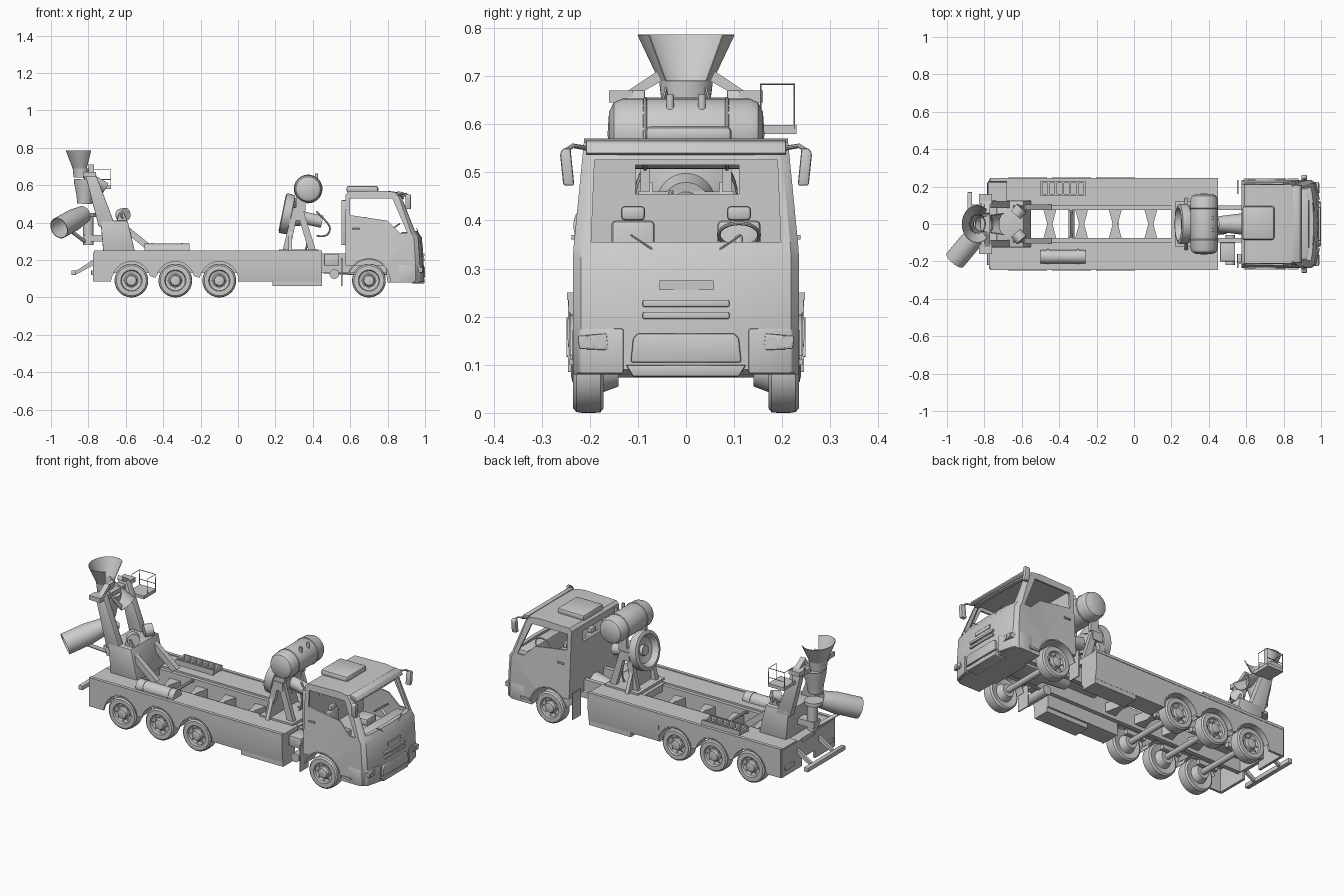
import bpy, bmesh, math
from mathutils import Vector, Matrix
def mesh(name, verts, faces, solid=0, bevel=0, tri=False):
    bm = bmesh.new()
    vs = [bm.verts.new(v) for v in verts]
    for f in faces: bm.faces.new([vs[i] for i in f])
    bmesh.ops.remove_doubles(bm, verts=bm.verts, dist=1e-5)
    bmesh.ops.recalc_face_normals(bm, faces=bm.faces)
    if tri: bmesh.ops.triangulate(bm, faces=[f for f in bm.faces if len(f.verts) > 4])
    me = bpy.data.meshes.new(name)
    bm.to_mesh(me); bm.free()
    ob = bpy.data.objects.new(name, me)
    bpy.context.collection.objects.link(ob)
    if solid: ob.modifiers.new("thick", 'SOLIDIFY').thickness = solid
    if bevel:
        m = ob.modifiers.new("bevel", 'BEVEL'); m.width = bevel; m.segments = 2
    return ob
def prism(name, pts, a, b, axis='y', bevel=0):
    place = {'x': lambda p, t: (t, *p), 'y': lambda p, t: (p[0], t, p[1]), 'z': lambda p, t: (*p, t)}[axis]
    n = len(pts)
    fs = [range(n), range(n, 2*n)] + [(i, (i+1) % n, n+(i+1) % n, n+i) for i in range(n)]
    return mesh(name, [place(p, a) for p in pts] + [place(p, b) for p in pts], fs, 0, bevel)
def box(name, x0, x1, y0, y1, z0, z1, bevel=0):
    return prism(name, [(x0, z0), (x1, z0), (x1, z1), (x0, z1)], y0, y1, 'y', bevel)
def lathe(name, prof, origin, axis, n=32, solid=0, a0=0, a1=360, sx=1):
    rot = Matrix.Identity(3) if axis == (0, 0, 1) else Vector(axis).to_track_quat('Z', 'Y').to_matrix()
    k, vs, fs = len(prof), [], []
    for i in range(n+1):
        a = math.radians(a0 + (a1-a0)*i/n)
        vs += [rot @ Vector((sx*r*math.cos(a), r*math.sin(a), t)) + Vector(origin) for r, t in prof]
    for i in range(n):
        for j in range(k-1):
            q = [i*k+j, i*k+j+1, (i+1)*k+j+1, (i+1)*k+j]
            if prof[j][0] == 0: q.pop(3)
            elif prof[j+1][0] == 0: q.pop(2)
            fs.append(q)
    return mesh(name, vs, fs, solid)
def cyl(name, p, q, r, r2=None, n=24):
    d = Vector(q) - Vector(p)
    return lathe(name, [(0, 0), (r, 0), (r if r2 is None else r2, d.length), (0, d.length)], p, d, n)
def tube(name, pts, r, kind='POLY', cyclic=False):
    cu = bpy.data.curves.new(name, 'CURVE'); cu.dimensions = '3D'
    cu.bevel_depth = r; cu.bevel_resolution = 2; cu.use_fill_caps = True
    s = cu.splines.new(kind); s.points.add(len(pts)-1)
    for p, c in zip(s.points, pts): p.co = (*c, 1)
    s.use_cyclic_u = cyclic
    if kind == 'NURBS': s.use_endpoint_u = True; s.order_u = 3
    bpy.context.collection.objects.link(bpy.data.objects.new(name, cu))
def cut(ob, cutter):
    m = ob.modifiers.new("cut", 'BOOLEAN'); m.operation = 'DIFFERENCE'; m.solver = 'EXACT'; m.object = cutter
    cutter.hide_render = True
    bpy.context.view_layer.objects.active = ob
    bpy.ops.object.modifier_apply(modifier=m.name)
    bpy.data.objects.remove(cutter)
def cab_loft(name, prof, w):
    st = [(-1, .045), (-.93, .022), (-.65, .007), (0, 0), (.65, .007), (.93, .022), (1, .045)]
    n = len(prof)
    vs = [(x - d*max(0, (x-.575)/.42)**2, s*w*(1-.10*max(0, (z-.33)/.24)), z) for s, d in st for x, z in prof]
    fs = [(k*n+i, k*n+(i+1) % n, (k+1)*n+(i+1) % n, (k+1)*n+i) for k in range(6) for i in range(n)]
    return mesh(name, vs, fs + [range(n), range(6*n, 7*n)], tri=True)
def ring(n=24):
    return [(math.cos(i*math.tau/n), math.sin(i*math.tau/n)) for i in range(n)]
REAR = (-.57, -.335, -.10)
# wheels with hubs, nuts and axles
tyre = [(.045, .178), (.08, .171), (.089, .178), (.09, .19), (.09, .216), (.088, .228), (.08, .235), (.057, .235),
        (.053, .224), (.036, .219), (.03, .222), (.026, .236), (.013, .239), (0, .239)]
for x in REAR + (.70,):
    cyl("axle", (x, -.18, .09), (x, .18, .09), .016)
    for s in (-1, 1):
        lathe("wheel", tyre, (x, 0, .09), (0, s, 0), 40)
        lathe("brake_drum", [(0, .14), (.035, .14), (.05, .18), (.04, .2)], (x, 0, .09), (0, s, 0), 24)
        for c, d in ring(8):
            cyl("wheel_nut", (x+.043*c, s*.218, .09+.043*d), (x+.043*c, s*.228, .09+.043*d), .004, n=6)
# chassis, decks, side panels and lockers
outline = [(.0, .24), (-.77, .24), (-.77, .085), (-.68, .085)]
for x in REAR:
    outline += [(x + .106*math.cos(math.radians(a)), .09 + .106*math.sin(math.radians(a))) for a in range(172, 0, -20)]
outline += [(.0, .085)]
for s in (-1, 1):
    box("chassis_rail", -.77, .93, s*.075, s*.10, .13, .235)
    box("deck", -.77, .45, s*.095, s*.24, .215, .245)
    box("deck_edge", -.77, .45, s*.228, s*.247, .235, .25)
    prism("side_panel", outline, s*.232, s*.245)
    prism("side_locker", [(s*.13, .085), (s*.236, .085), (s*.247, .16), (s*.244, .24), (s*.13, .24)], .0, .45, 'x')
    box("lower_locker", .185, .45, s*.14, s*.235, .06, .09)
    box("rear_end_plate", -.775, -.76, s*.06, s*.24, .085, .24)
    box("tail_lamp", -.785, -.775, s*.14, s*.22, .12, .145, .003)
    prism("underrun_arm", [(-.76, .21), (-.76, .18), (-.86, .125), (-.885, .13)], s*.09, s*.105)
    for x in REAR:
        lathe("wheel_guard", [(.102, .17), (.102, .248), (.108, .248)], (x, 0, .09), (0, s, 0), 12, .003, 15, 165)
        box("spring_hanger", x-.06, x+.06, s*.1, s*.125, .10, .125)
for x in (-.45, -.28, -.10, .09):
    prism("cross_member", [(x-.035, -.08), (x-.014, 0), (x-.035, .08), (x+.035, .08), (x+.014, 0), (x+.035, -.08)], .15, .2, 'z')
tube("pipe_bridge", [(-.34, -.10, .22), (-.333, -.05, .23), (-.333, .05, .23), (-.34, .10, .22)], .008)
box("front_deck_plate", .20, .45, -.1, .1, .2, .24)
box("rear_deck_plate", -.77, -.55, -.1, .1, .2, .24)
box("rear_cross_beam", -.775, -.755, -.1, .1, .13, .22)
box("underrun_bar", -.89, -.865, -.17, .17, .12, .145, .003)
# deck fittings
cyl("water_cylinder", (-.5, -.175, .25), (-.26, -.175, .25), .037)
for x in (-.46, -.30): cyl("cylinder_band", (x-.006, -.175, .25), (x+.006, -.175, .25), .040)
for y in (.15, .22): box("rack_rail", -.5, -.26, y, y+.01, .245, .275)
for i in range(7): box("rack_rung", -.5+.038*i, -.488+.038*i, .15, .23, .25, .27)
# rear drum pedestal with columns, rollers and struts
prism("rear_pedestal", [(-.72, .24), (-.55, .24), (-.59, .41), (-.735, .41)], -.125, .125, bevel=.004)
for s in (-1, 1):
    prism("rear_column", [(-.745, .38), (-.655, .38), (-.765, .67), (-.82, .67)], s*.085, s*.125, bevel=.003)
    prism("deck_strut", [(-.59, .38), (-.58, .33), (-.47, .24), (-.44, .26)], s*.075, s*.105)
    cyl("drum_roller", (-.63, s*.05, .44), (-.60, s*.085, .445), .034)
    prism("roller_bracket", [(-.65, .40), (-.59, .40), (-.61, .45), (-.635, .45)], s*.088, s*.1)
    box("hopper_arm", -.83, -.76, s*.11, s*.16, .645, .67)
    prism("hopper_wing", [(s*.12, .67), (s*.12, .65), (s*.05, .69), (s*.06, .71)], -.80, -.77, 'x')
box("top_cross_member", -.82, -.77, -.12, .12, .63, .655)
# open-fronted hopper, feed chute, collector and swivel chute
lathe("hopper", [(.056, 0), (.101, .095)], (-.838, 0, .69), (0, 0, 1), 36, .003, 50, 310, .82)
lathe("hopper_throat", [(.05, -.05), (.056, 0)], (-.838, 0, .69), (0, 0, 1), 36, .003, 0, 360, .82)
lathe("feed_chute", [(.04, 0), (.06, .16)], (-.83, 0, .69), (.85, 0, -.5), 16, .004, 180, 360)
lathe("collector", [(.064, .13), (.06, .10), (.045, .04), (.04, 0)], (-.82, 0, .50), (.05, 0, 1), 28, .004)
cyl("swivel_post", (-.80, 0, .28), (-.80, 0, .43), .028)
cyl("swivel_ring", (-.81, 0, .43), (-.81, 0, .45), .05)
box("swivel_bracket", -.83, -.72, -.03, .03, .30, .335)
lathe("discharge_chute", [(.046, 0), (.058, .09), (.058, .22)], (-.825, -.035, .445), (-.6, -.72, -.34), 28, .004)
cyl("chute_ram", (-.82, -.02, .30), (-.90, -.11, .36), .010)
# service platform and rail
box("platform", -.78, -.68, .12, .23, .58, .598)
for x in (-.78, -.68): tube("platform_rail", [(x, .155, .59), (x, .155, .683), (x, .225, .683), (x, .225, .59)], .002)
for z in (.63, .683): tube("platform_side_rail", [(-.78, .225, z), (-.68, .225, z)], .002)
# front drum drive: pedestal, drive ring, motor, tank and hoses
prism("drive_pedestal", [(-.14, .24), (.14, .24), (.07, .41), (-.07, .41)], .27, .29, 'x')
for s in (-1, 1):
    prism("drive_leg_rear", [(.235, .24), (.275, .24), (.325, .48), (.295, .48)], s*.07, s*.095)
    prism("drive_leg_front", [(.38, .24), (.42, .24), (.345, .48), (.31, .48)], s*.07, s*.095)
    tube("tank_strap", [(.375+.073*c, s*.085, .58+.073*d) for c, d in ring()], .004, cyclic=True)
    box("tank_bracket", .31, .36, s*.075, s*.095, .46, .54)
    cyl("tank_valve", (.42, s*.033, .62), (.42, s*.033, .662), .008)
box("drive_base", .22, .43, -.12, .12, .235, .255)
box("gearbox_mount", .29, .35, -.1, .1, .41, .46)
lathe("drive_ring", [(.085, 0), (.105, 0), (.108, .02), (.108, .045), (.095, .05), (.088, .05), (.07, .02), (.03, .012),
      (.028, .03), (0, .03)], (.285, 0, .442), (-.98, 0, .2), 40)
lathe("drive_back", [(.1, 0), (.06, -.015), (.05, -.06), (0, -.06)], (.285, 0, .442), (-.98, 0, .2))
cyl("drive_motor", (.33, 0, .43), (.45, 0, .405), .033)
lathe("water_tank", [(0, -.163), (.045, -.16), (.065, -.15), (.073, -.132), (.073, .132), (.065, .15), (.045, .16), (0, .163)],
      (.375, 0, .58), (0, 1, 0), 40)
tube("hose", [(.42, -.03, .46), (.46, -.05, .42), (.50, -.05, .37), (.47, -.05, .32), (.42, -.06, .33)], .005, 'NURBS')
tube("lower_hose", [(.36, .05, .36), (.38, .05, .30), (.36, .04, .25)], .005, 'NURBS')
# engine and exhaust behind cab
box("engine", .58, .80, -.07, .07, .12, .24, .01)
cyl("gearbox", (.44, 0, .17), (.60, 0, .18), .04, .06)
cyl("muffler", (.515, -.22, .125), (.515, -.06, .125), .026)
box("battery_box", .46, .54, -.2, -.1, .17, .23, .004)
box("air_intake", .553, .578, -.21, -.16, .28, .52, .005)
# cab shell with windows and wheel arches
cab = cab_loft("cab", [(.575, .17), (.575, .55), (.59, .565), (.80, .57), (.86, .562), (.885, .535), (.965, .345),
                       (.983, .32), (.993, .19), (.993, .09), (.98, .08), (.80, .08), (.79, .17)], .235)
cut(cab, cab_loft("inner", [(.59, .25), (.59, .55), (.85, .548), (.868, .53), (.943, .345), (.96, .31), (.965, .25)], .222))
cut(cab, prism("side_glass", [(.60, .53), (.825, .53), (.905, .345), (.865, .345), (.80, .41), (.60, .44)], -.4, .4))
cut(cab, prism("windscreen", [(-.197, .355), (.197, .355), (.19, .525), (-.19, .525)], .78, 1.1, 'x'))
cut(cab, box("rear_glass", .5, .65, -.105, .11, .455, .515))
for s in (-1, 1): cut(cab, cyl("arch", (.70, s*.12, .09), (.70, s*.3, .09), .113, n=32))
# cab exterior trim
box("roof_hatch", .58, .75, -.085, .095, .56, .596, .012)
prism("sun_visor", [(.85, .568), (.885, .562), (.90, .54), (.89, .535), (.86, .545)], -.208, .208, bevel=.003)
box("front_panel", .982, .990, -.055, .057, .255, .275)
for z in (.195, .22): box("grille_slat", .985, .998, -.09, .09, z, z+.014, .003)
prism("bumper_panel", [(-.115, .105), (.115, .105), (.11, .155), (.1, .165), (-.1, .165), (-.11, .155)], .985, 1.0, 'x', .004)
prism("bumper_guard", [(-.125, .1), (-.11, .075), (.11, .075), (.125, .1)], .93, .998, 'x', .004)
for s in (-1, 1):
    prism("bumper_corner", [(.86, s*.22), (.86, s*.236), (.94, s*.235), (.972, s*.22), (.995, s*.13), (.97, s*.13)], .082, .175, 'z', .004)
    prism("headlight", [(s*.16, .13), (s*.222, .133), (s*.225, .16), (s*.165, .165)], .94, .988, 'x', .003)
    for y in (.178, .205): cyl("headlamp", (.98, s*y, .147), (.991, s*y, .147), .012)
    tube("hood_seam", [(.952, s*.213, .33), (.984, s*.125, .19)], .003)
    tube("wiper", [(.965, s*.07, .34), (.955, s*.07+.045*s, .37)], .002)
    lathe("cab_fender", [(.112, .15), (.112, .243), (.119, .243)], (.70, 0, .09), (0, s, 0), 20, .003, 15, 165)
    box("mud_flap", .552, .558, s*.16, s*.235, .06, .21)
    box("cab_step", .82, .88, s*.225, s*.242, .10, .112)
    box("door_handle", .61, .65, s*.23, s*.238, .36, .37, .002)
    prism("mirror", [(s*.232, .472), (s*.255, .472), (s*.262, .54), (s*.255, .55), (s*.24, .55)], .895, .925, 'x', .005)
    tube("mirror_arm", [(.86, s*.205, .55), (.90, s*.235, .555), (.91, s*.25, .545)], .005)
    # seats
    box("seat_back", .655, .69, s*.11-.045, s*.11+.045, .28, .40, .01)
    box("headrest", .66, .685, s*.11-.025, s*.11+.025, .40, .43, .008)
    box("seat_cushion", .66, .77, s*.11-.045, s*.11+.045, .26, .30, .01)
box("dashboard", .87, .935, -.19, .19, .25, .35, .01)
lean = Matrix.Rotation(math.radians(-35), 3, 'Y')
tube("steering_wheel", [lean @ Vector((.042*c, .042*d, 0)) + Vector((.83, .11, .37)) for c, d in ring()], .004, cyclic=True)
cyl("steering_column", (.83, .11, .365), (.88, .11, .31), .008)
# finish: bake modifiers and curves, smooth rounded faces
bpy.ops.object.select_all(action='SELECT')
bpy.context.view_layer.objects.active = cab
bpy.ops.object.convert(target='MESH')
bpy.ops.object.shade_smooth_by_angle(angle=math.radians(35))
